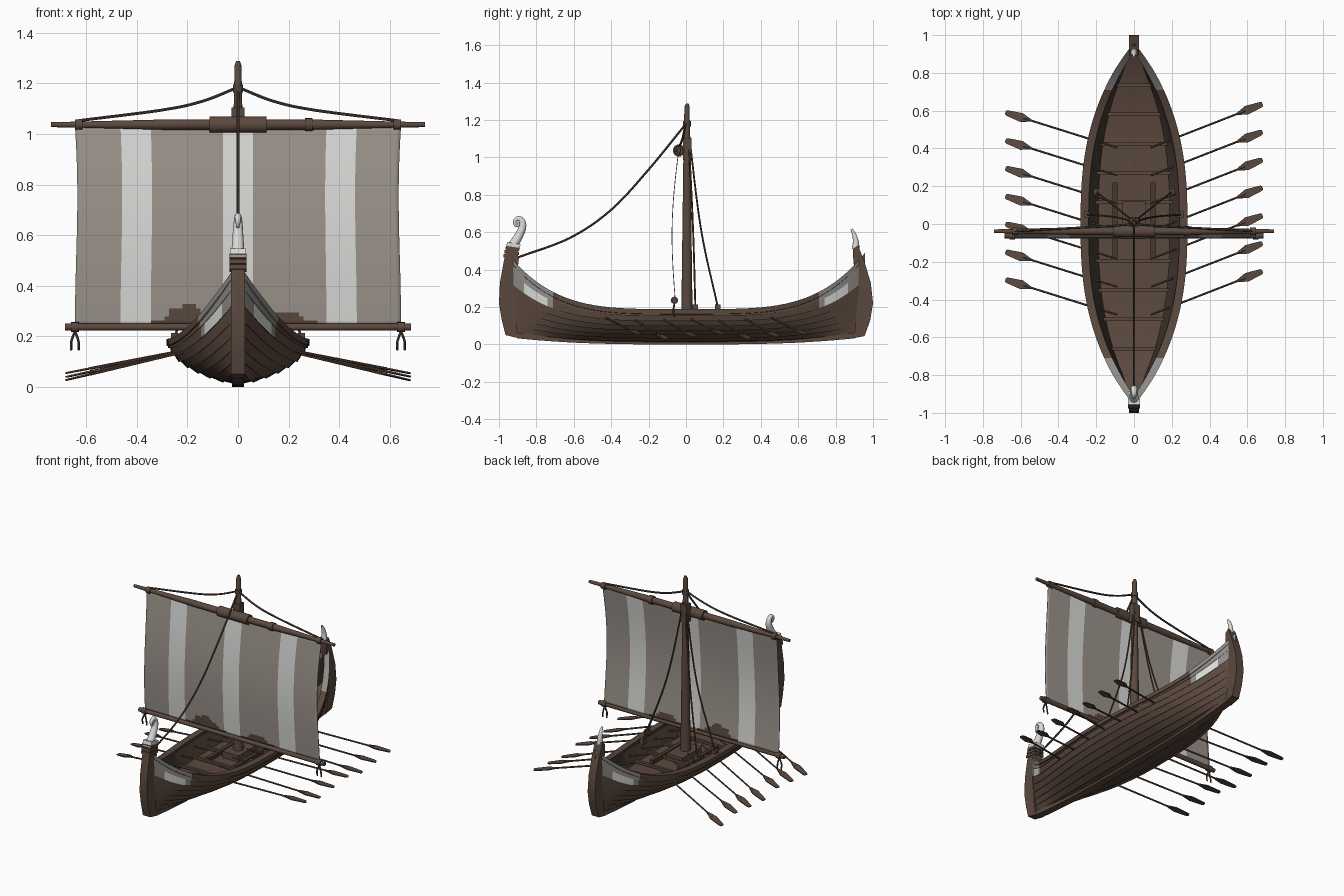
import bpy, bmesh, math
from mathutils import Vector

if "Cube" in bpy.data.objects:
    bpy.data.objects.remove(bpy.data.objects["Cube"])

def mat(name, c):
    m = bpy.data.materials.new(name)
    m.diffuse_color = (*c, 1)
    m.use_nodes = True
    m.node_tree.nodes["Principled BSDF"].inputs["Base Color"].default_value = m.diffuse_color
    return m

WOOD = mat("brown wood", (0.105, 0.066, 0.048))
DARK = mat("dark wood", (0.058, 0.039, 0.029))
GREY = mat("grey cloth", (0.33, 0.295, 0.26))
WHITE = mat("white", (0.70, 0.70, 0.68))
PAINT = mat("grey paint", (0.27, 0.26, 0.24))
ROPE = mat("rope", (0.085, 0.056, 0.042))

def make(name, verts, faces, mats, idx=None, angle=30):
    me = bpy.data.meshes.new(name)
    me.from_pydata([tuple(v) for v in verts], [], faces)
    for m in mats:
        me.materials.append(m)
    if idx:
        for p, i in zip(me.polygons, idx):
            p.material_index = i
    bm = bmesh.new()
    bm.from_mesh(me)
    bmesh.ops.remove_doubles(bm, verts=bm.verts, dist=1e-5)
    bmesh.ops.recalc_face_normals(bm, faces=bm.faces)
    bm.to_mesh(me)
    bm.free()
    ob = bpy.data.objects.new(name, me)
    bpy.context.collection.objects.link(ob)
    bpy.ops.object.select_all(action='DESELECT')
    ob.select_set(True)
    bpy.context.view_layer.objects.active = ob
    bpy.ops.object.shade_smooth_by_angle(angle=math.radians(angle))
    return ob

def tube(name, pts, radii, m, sides=8):
    """Round sweep along points with a radius per point."""
    pts = [Vector(p) for p in pts]
    if not isinstance(radii, (list, tuple)):
        radii = [radii] * len(pts)
    verts, faces, n = [], [], len(pts)
    ref = None
    for i, p in enumerate(pts):
        d = (pts[min(i + 1, n - 1)] - pts[max(i - 1, 0)]).normalized()
        if ref is None:
            ref = d.orthogonal()
        ref = (ref - d * ref.dot(d)).normalized()
        b = d.cross(ref)
        for k in range(sides):
            a = 2 * math.pi * k / sides
            verts.append(p + (ref * math.cos(a) + b * math.sin(a)) * radii[i])
    for i in range(n - 1):
        for k in range(sides):
            k2 = (k + 1) % sides
            faces.append((i * sides + k, i * sides + k2, (i + 1) * sides + k2, (i + 1) * sides + k))
    faces += [tuple(range(sides)), tuple(range((n - 1) * sides, n * sides))]
    return make(name, verts, faces, [m], angle=40)

def smooth(pts, steps=6):
    """Catmull-Rom points through a short path."""
    P = [Vector(p) for p in pts]
    P = [2 * P[0] - P[1]] + P + [2 * P[-1] - P[-2]]
    out = []
    for a, b, c, d in zip(P, P[1:], P[2:], P[3:]):
        for s in range(steps):
            t = s / steps
            out.append(0.5 * (2 * b + (c - a) * t + (2 * a - 5 * b + 4 * c - d) * t * t + (3 * b - a - 3 * c + d) * t ** 3))
    return out + [P[-2]]

def box(name, c, s, m):
    v = [(c[0] + s[0] * i / 2, c[1] + s[1] * j / 2, c[2] + s[2] * k / 2)
         for i in (-1, 1) for j in (-1, 1) for k in (-1, 1)]
    f = [(0, 1, 3, 2), (4, 6, 7, 5), (0, 4, 5, 1), (2, 3, 7, 6), (0, 2, 6, 4), (1, 5, 7, 3)]
    return make(name, v, f, [m])

def slab(name, yz, half, m):
    """Extrude a side profile across x."""
    n = len(yz)
    v = [(-half, y, z) for y, z in yz] + [(half, y, z) for y, z in yz]
    f = [tuple(range(n)), tuple(range(n, 2 * n))]
    f += [(i, (i + 1) % n, n + (i + 1) % n, n + i) for i in range(n)]
    return make(name, v, f, [m])

# Hull: overlapping strakes, rail, inner wall and deck lofted along y
def width(y): return 0.275 * max(0, 1 - (abs(y) / 0.96) ** 2.6)
def sheer(y): return 0.185 + 0.36 * abs(y) ** 4
def keel(y): return 0.008 + 0.045 * abs(y) ** 3
def shell(y, t):
    h = sheer(y) - keel(y)
    return width(y) * math.sin(t * math.pi / 2), keel(y) + h * (0.5 * t + 0.5 * (1 - math.cos(t * math.pi / 2)))

S = 8
def section(y):
    k = min(1, width(y) / 0.1)
    pts = [(0, keel(y))]
    for j in range(S):
        for t, o in ((j / S, 0.007 if j else 0), ((j + 1) / S, 0)):
            x, z = shell(y, t)
            pts.append((x + o * k, z - o * 0.6 * k))
    w, zs = width(y), sheer(y)
    inner = max(w - 0.035, 0.1 * w)
    dx, dz = shell(y, 0.55)
    dx = max(dx - 0.02 * k, 0)
    pts += [(w, zs - 0.024), (w + 0.008 * k, zs - 0.022), (w + 0.008 * k, zs + 0.004), (inner, zs + 0.004),
            (inner, zs - 0.02), (dx, dz), (0, dz)]
    return pts

ys = [0.958 * math.sin(math.pi / 2 * (i / 32 - 1)) for i in range(65)]
verts, faces, idx = [], [], []
half = len(section(0))
N = 2 * half
for y in ys:
    s = section(y)
    verts += [(x, y, z) for x, z in s] + [(-x, y, z) for x, z in reversed(s)]
for i in range(len(ys) - 1):
    ym = abs(ys[i] + ys[i + 1]) / 2
    for k in range(N - 1):
        faces.append((i * N + k, i * N + k + 1, (i + 1) * N + k + 1, (i + 1) * N + k))
        h = k if k < half - 1 else N - 2 - k
        m = 0
        if h in (half - 4, half - 3):
            m = 1
        if ym > 0.71 and 2 * S - 3 <= h <= half - 4:
            m = 2
        if 0.74 < ym < 0.87 and 2 * S - 3 <= h <= 2 * S - 2:
            m = 3
        idx.append(m)
make("hull", verts, faces, [WOOD, DARK, PAINT, WHITE], idx)

# Keel and end posts
low = [(y / 10, 0.045 * abs(y / 10) ** 3) for y in range(-9, 10)]
slab("keel", low + [(y, z + 0.03) for y, z in reversed(low)], 0.024, WOOD)
slab("bow_post", [(-0.965, 0.05), (-0.985, 0.13), (-1, 0.22), (-0.995, 0.33), (-0.975, 0.44), (-0.96, 0.51),
                  (-0.9, 0.5), (-0.895, 0.44), (-0.925, 0.3), (-0.9, 0.05), (-0.88, 0.03)], 0.027, WOOD)
slab("stern_post", [(0.955, 0.045), (0.985, 0.13), (1, 0.22), (0.988, 0.33), (0.955, 0.44), (0.92, 0.53),
                    (0.892, 0.51), (0.895, 0.44), (0.925, 0.3), (0.9, 0.05), (0.88, 0.03)], 0.027, WOOD)
for i in range(3):
    z = 0.465 + i * 0.022
    slab("bow_band", [(-0.977 + i * 0.006, z), (-0.975 + i * 0.006, z + 0.018), (-0.892, z + 0.008), (-0.892, z - 0.01)],
         0.033, WOOD)

# White carved scrolls on the posts
slab("scroll_base", [(-0.965, 0.515), (-0.955, 0.548), (-0.885, 0.535), (-0.89, 0.503)], 0.032, WHITE)
curl = smooth([(0, -0.925, 0.53), (0, -0.9, 0.57), (0, -0.876, 0.62), (0, -0.875, 0.655), (0, -0.895, 0.674),
               (0, -0.915, 0.66), (0, -0.912, 0.637), (0, -0.897, 0.638), (0, -0.898, 0.652)])
tube("bow_scroll", curl, [0.027 - 0.02 * min(1, i / (len(curl) * 0.75)) for i in range(len(curl))], WHITE, 10)
tail = smooth([(0, 0.907, 0.51), (0, 0.908, 0.55), (0, 0.898, 0.59), (0, 0.884, 0.617)])
tube("stern_scroll", tail, [0.021 - 0.016 * i / len(tail) for i in range(len(tail))], WHITE, 10)

# Thwarts and mast step
for i in range(10):
    y = -0.66 + i * 0.155
    x, z = shell(y, 0.62)
    box("thwart", (0, y, z), (2 * x - 0.03, 0.018, 0.016), WOOD)
box("mast_step", (0, 0.02, 0.105), (0.12, 0.2, 0.05), WOOD)
for s in (-1, 1):
    box("deck_beam", (s * 0.1, 0.02, 0.098), (0.025, 0.4, 0.03), DARK)

# Mast, yards and their collars
tube("mast", [(0, 0.005, 0.08), (0, 0.005, 0.25), (0, 0.005, 1.0), (0, 0.005, 1.27), (0, 0.008, 1.288)],
     [0.034, 0.03, 0.02, 0.014, 0.008], WOOD, 12)
box("mast_block", (0, 0.006, 1.045), (0.05, 0.046, 0.12), WOOD)
tube("mast_collar", [(0, 0.005, 1.165), (0, 0.005, 1.195)], 0.021, ROPE, 10)
Y1, Z1, Y2, Z2 = -0.038, 1.037, -0.062, 0.236
tube("upper_yard", [(-0.74, Y1, Z1), (-0.3, Y1, Z1), (0.3, Y1, Z1), (0.74, Y1, Z1)], [0.01, 0.021, 0.021, 0.01], WOOD, 12)
tube("yard_sleeve", [(-0.112, Y1, Z1), (0.112, Y1, Z1)], 0.033, WOOD, 12)
tube("lower_yard", [(-0.685, Y2, Z2), (0.685, Y2, Z2)], 0.014, WOOD, 10)
for x, y, z, r in ((-0.63, Y1, Z1, 0.021), (0.63, Y1, Z1, 0.021), (0.28, Y1, Z1, 0.027),
                   (-0.645, Y2, Z2, 0.02), (0.645, Y2, Z2, 0.02)):
    tube("yard_collar", [(x - 0.015, y, z), (x + 0.015, y, z)], r, WOOD, 10)

# Striped sail with a worn brown patch along the foot
edges = [-0.645, -0.465, -0.345, -0.06, 0.06, 0.35, 0.47, 0.645]
cols = []
for a, b in zip(edges, edges[1:]):
    n = max(4, round((b - a) / 0.018))
    cols += [(a + (b - a) * i / n) for i in range(n)]
cols.append(edges[-1])
R, C = 48, len(cols)
verts, faces, idx = [], [], []
for r in range(R + 1):
    t = r / R
    for x in cols:
        verts.append((x * (1 - 0.025 * math.sin(math.pi * t) * t), -0.06 + 0.018 * t - 0.025 * math.sin(math.pi * t), 0.245 + 0.785 * t))
for r in range(R):
    for c in range(C - 1):
        faces.append((r * C + c, r * C + c + 1, (r + 1) * C + c + 1, (r + 1) * C + c))
        x = (cols[c] + cols[c + 1]) / 2
        h = 0.08 * math.exp(-((x + 0.2) / 0.1) ** 2) + 0.055 * math.exp(-((x - 0.19) / 0.09) ** 2) + 0.006 * math.sin(x * 90)
        white = any(a < x < b for a, b in ((-0.465, -0.345), (-0.06, 0.06), (0.35, 0.47)))
        idx.append(2 if (r + 0.5) / R * 0.785 < h else 1 if white else 0)
sail = make("sail", verts, faces, [GREY, WHITE, WOOD], idx)
sail.modifiers.new("thickness", 'SOLIDIFY').thickness = 0.004

# Rigging
tube("forestay", smooth([(0, -0.9, 0.465), (0, -0.62, 0.57), (0, -0.4, 0.72), (0, -0.2, 0.935), (0, 0, 1.18)]), 0.006, ROPE, 6)
for s in (-1, 1):
    tube("yard_lift", smooth([(0, 0, 1.185), (s * 0.14, -0.012, 1.13), (s * 0.3, -0.02, 1.095), (s * 0.63, Y1, 1.053)]), 0.006, ROPE, 6)
    for x, y in ((0.2, 0.17), (0.25, 0.05)):
        tube("shroud", smooth([(0, 0.012, 1.16), (s * x * 0.42, 0.02 + y * 0.35, 0.62), (s * x, y, 0.2)]), 0.005, ROPE, 6)
        box("cleat", (s * x, y, 0.195), (0.03, 0.03, 0.035), WOOD)
    X = s * 0.645
    for a in (-1, 1):
        tube("hanging_rope", smooth([(X, Y2, 0.22), (X + a * 0.014, Y2 - 0.005, 0.18), (X + a * 0.015, Y2, 0.145)], 4), 0.005, ROPE, 6)

# Oars with flat blades, seven a side
for s in (-1, 1):
    for i in range(7):
        tipz = 0.04 + 0.016 * math.sin(i * 2.1 + s)
        top = (0.635 if s > 0 else 0.59) - i * 0.1475
        p = Vector((s * 0.09, 0.405 - i * 0.1475, 0.168))
        q = Vector((s * 0.68, top, tipz))
        d = (q - p).normalized()
        side = Vector((-d.y, d.x, 0)).normalized()
        up = d.cross(side) * 0.003
        tube("oar_shaft", [p, q - d * 0.1], 0.0055, WOOD, 6)
        out = [(0.145, 0.006), (0.09, 0.024), (0.01, 0.015), (0.0, 0.01)]
        ring = [q - d * a + side * b for a, b in out] + [q - d * a - side * b for a, b in reversed(out)]
        n = len(ring)
        f = [tuple(range(n)), tuple(range(n, 2 * n))] + [(k, (k + 1) % n, n + (k + 1) % n, n + k) for k in range(n)]
        make("oar_blade", [v + up for v in ring] + [v - up for v in ring], f, [WOOD])
